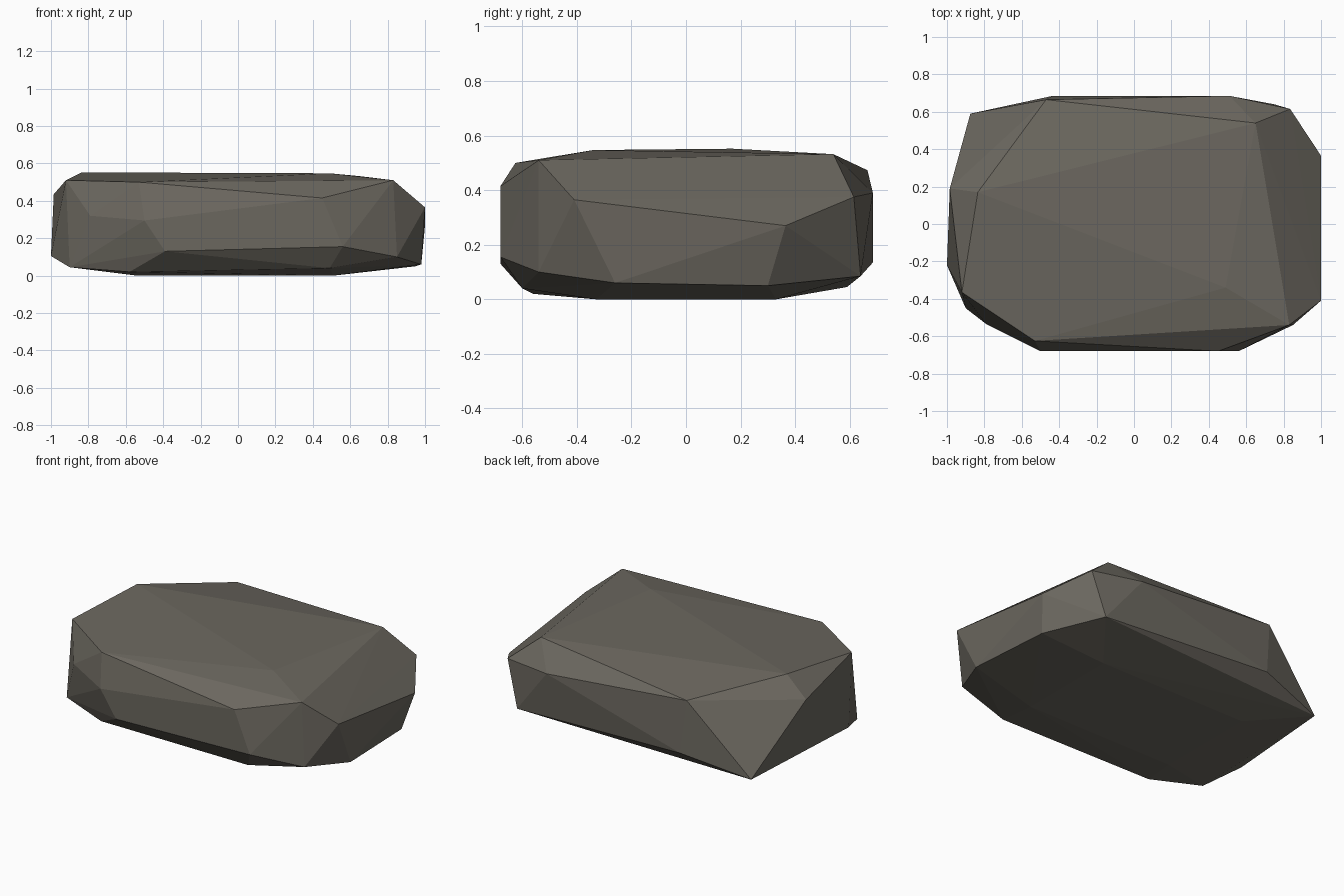
import bpy, bmesh

if "Cube" in bpy.data.objects:
    bpy.data.objects.remove(bpy.data.objects["Cube"])

# Corner points of the faceted boulder, grouped by side
right_side = [(1, -.41, .365), (1, .365, .27), (.98, -.26, .06), (.95, .3, .05),
              (.85, -.54, .1), (.835, .615, .375), (.75, .64, .085)]
front_side = [(.56, -.68, .155), (.45, -.68, .415), (-.5, -.68, .295),
              (-.39, -.68, .13), (-.79, -.535, .32)]
left_side = [(-.9, -.45, .045), (-1, -.22, .105), (-.985, .19, .435)]
back_side = [(-.875, .59, .045), (-.435, .685, .135), (.51, .685, .39), (-.47, .665, .473)]
top = [(.83, -.54, .51), (.65, .54, .532), (.49, -.34, .547), (-.53, -.625, .5),
       (-.92, -.365, .51), (-.835, .17, .552)]
underside = [(.49, -.6, .04), (-.58, -.56, .02)]
underside += [(x, y, 0) for x in (-.54, .51) for y in (-.33, .33)]

# Boulder: convex hull around the corners, flat shaded
bm = bmesh.new()
for p in right_side + front_side + left_side + back_side + top + underside:
    bm.verts.new(p)
hull = bmesh.ops.convex_hull(bm, input=bm.verts[:])
loose = [v for v in bm.verts if not v.link_faces]
bmesh.ops.delete(bm, geom=loose, context='VERTS')
bmesh.ops.recalc_face_normals(bm, faces=bm.faces[:])
mesh = bpy.data.meshes.new("boulder")
bm.to_mesh(mesh)
bm.free()

stone = bpy.data.materials.new("grey brown stone")
stone.diffuse_color = (.147, .136, .114, 1)
stone.use_nodes = True
stone.node_tree.nodes["Principled BSDF"].inputs["Base Color"].default_value = stone.diffuse_color
mesh.materials.append(stone)
bpy.context.collection.objects.link(bpy.data.objects.new("boulder", mesh))
